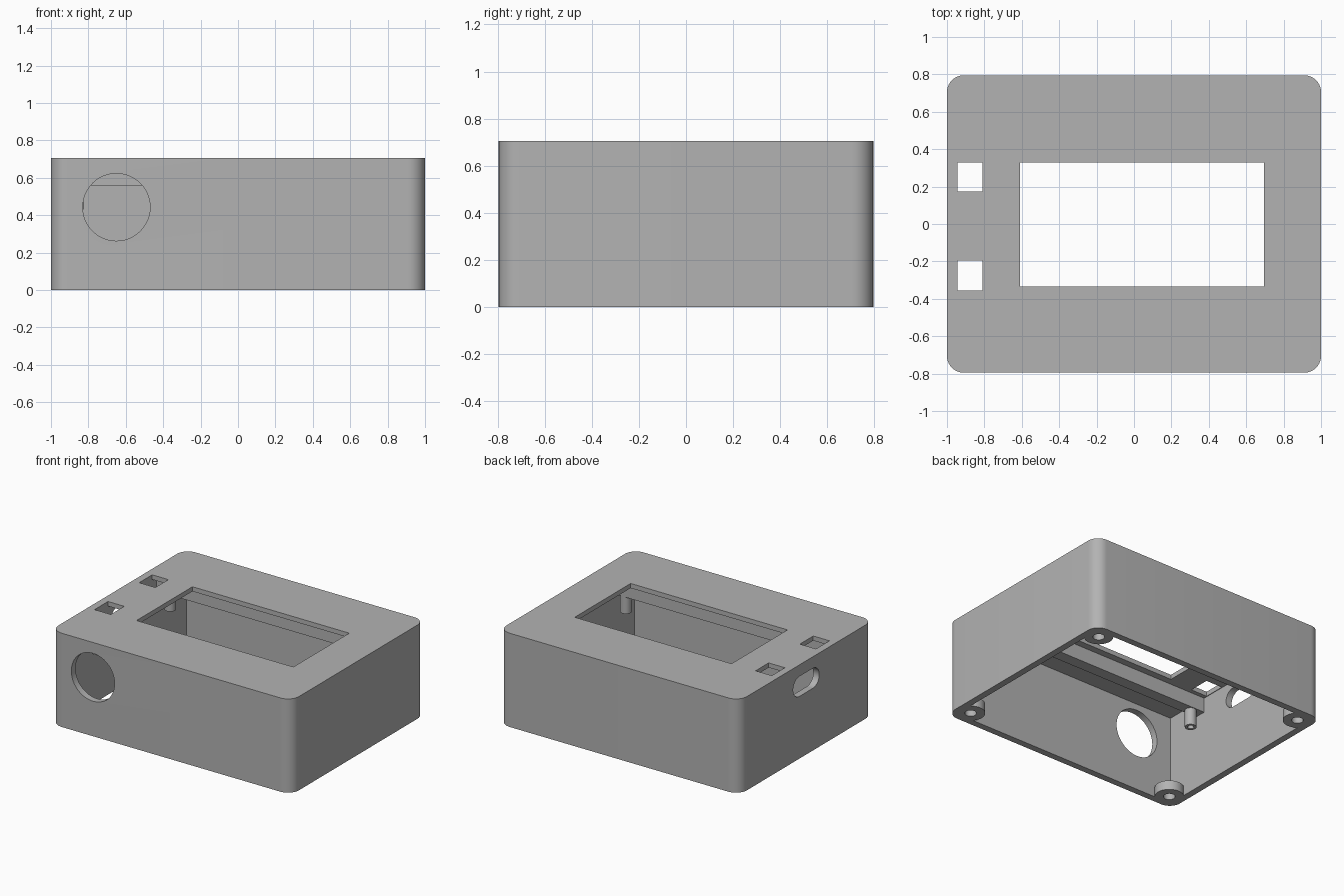
import bpy, bmesh
from math import pi
from mathutils import Matrix, Vector

cube = bpy.data.objects.get("Cube")
if cube:
    bpy.data.objects.remove(cube, do_unlink=True)

gray = bpy.data.materials.new("plain_gray")
gray.use_nodes = True
gray.diffuse_color = (0.45, 0.45, 0.45, 1)
gray.node_tree.nodes["Principled BSDF"].inputs["Base Color"].default_value = (0.45, 0.45, 0.45, 1)

HX, HY, HZ = 1.0, 0.795, 0.705      # outer half width, half depth, height
WALL, CEILING = 0.05, 0.67


def finish(name, bm):
    mesh = bpy.data.meshes.new(name)
    bm.to_mesh(mesh)
    bm.free()
    mesh.materials.append(gray)
    obj = bpy.data.objects.new(name, mesh)
    bpy.context.collection.objects.link(obj)
    return obj


def box(name, x, y, z, corner=0):
    """Box from (min, max) pairs, optionally with rounded upright edges."""
    bm = bmesh.new()
    bmesh.ops.create_cube(bm, size=1)
    for v in bm.verts:
        v.co = Vector([(a + b) / 2 + c * (b - a) for (a, b), c in zip((x, y, z), v.co)])
    if corner:
        upright = [e for e in bm.edges if abs(e.verts[0].co.z - e.verts[1].co.z) > 0.01]
        bmesh.ops.bevel(bm, geom=upright, offset=corner, segments=10, profile=0.5, affect='EDGES')
    return finish(name, bm)


def cylinder(name, center, radius, length, axis='Z'):
    turn = {'X': Matrix.Rotation(pi / 2, 4, 'Y'), 'Y': Matrix.Rotation(pi / 2, 4, 'X'),
            'Z': Matrix.Identity(4)}[axis]
    bm = bmesh.new()
    bmesh.ops.create_cone(bm, cap_ends=True, segments=48, radius1=radius, radius2=radius,
                          depth=length, matrix=Matrix.Translation(center) @ turn)
    return finish(name, bm)


def combine(target, other, operation):
    """Apply one boolean and discard the helper."""
    mod = target.modifiers.new("cut", 'BOOLEAN')
    mod.operation, mod.object, mod.solver = operation, other, 'EXACT'
    bpy.context.view_layer.objects.active = target
    bpy.ops.object.modifier_apply(modifier=mod.name)
    bpy.data.objects.remove(other, do_unlink=True)


def smooth(obj):
    bpy.ops.object.select_all(action='DESELECT')
    obj.select_set(True)
    bpy.context.view_layer.objects.active = obj
    bpy.ops.object.shade_smooth_by_angle(angle=pi / 6)


# Shell, open underneath
shell = box("case_shell", (-HX, HX), (-HY, HY), (0, HZ), corner=0.09)
combine(shell, box("cavity", (WALL - HX, HX - WALL), (WALL - HY, HY - WALL), (-0.1, CEILING)), 'DIFFERENCE')

# Screen window and two small button windows in the top
for x, y in (((-0.61, 0.695), (-0.335, 0.33)),
             ((-0.945, -0.81), (0.175, 0.33)),
             ((-0.945, -0.81), (-0.355, -0.195))):
    combine(shell, box("window_cutter", x, y, (CEILING - 0.05, HZ + 0.1)), 'DIFFERENCE')

# Round hole in the front wall
combine(shell, cylinder("round_cutter", (-0.65, -HY, 0.443), 0.18, 0.2, 'Y'), 'DIFFERENCE')

# Rounded slot in the side wall
slot = box("slot_cutter", (-1.1, -0.9), (-0.08, 0.08), (0.468, 0.618))
for y in (-0.08, 0.08):
    combine(slot, cylinder("slot_end", (-HX, y, 0.543), 0.075, 0.2, 'X'), 'UNION')
combine(shell, slot, 'DIFFERENCE')

# Screw bosses in the four bottom corners
for sx in (-1, 1):
    for sy in (-1, 1):
        x, y = sx * 0.885, sy * 0.68
        combine(shell, cylinder("boss", (x, y, 0.035), 0.1, 0.07), 'UNION')
        combine(shell, cylinder("screw_hole", (x, y, 0.03), 0.04, 0.2), 'DIFFERENCE')
smooth(shell)

# Rails beside the screen window, each with two hollow posts hanging below
for side, sy in (("front", -1), ("back", 1)):
    ys = sorted((sy * 0.387, sy * 0.475))
    box(side + "_rail", (WALL - HX, HX - WALL), ys, (0.56, CEILING))
    for end, x in (("right", -0.865), ("left", 0.80)):
        post = cylinder(f"{side}_{end}_post", (x, sy * 0.43, 0.495), 0.04, 0.13)
        combine(post, cylinder("post_hole", (x, sy * 0.43, 0.44), 0.022, 0.16), 'DIFFERENCE')
        smooth(post)
